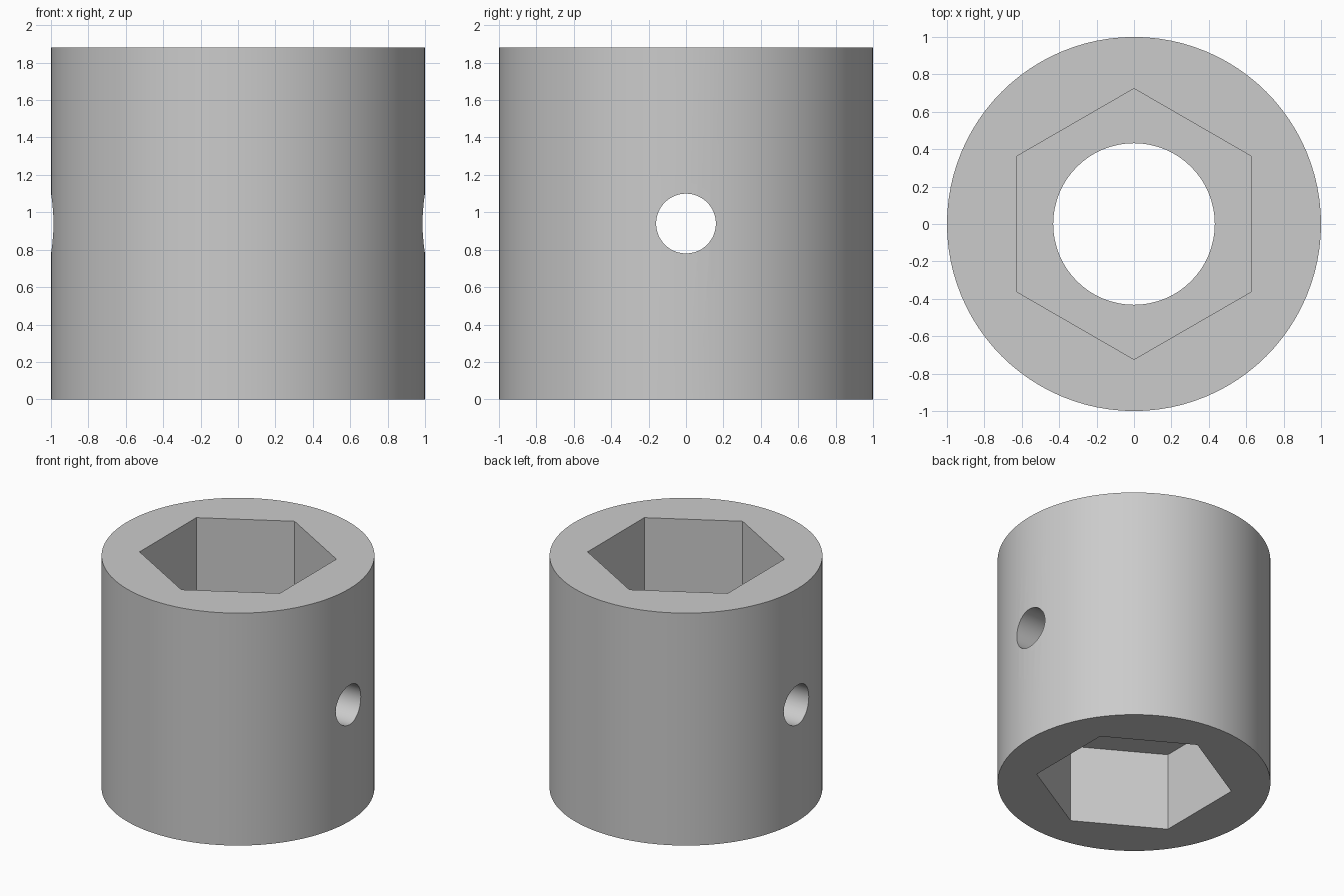
import bpy
import math

default = bpy.data.objects.get("Cube")
if default:
    bpy.data.objects.remove(default, do_unlink=True)

HEIGHT = 1.88
MID = HEIGHT / 2
HEX_RADIUS = 0.724
HEX_DEPTH = 0.63

steel = bpy.data.materials.new("grey steel")
steel.use_nodes = True
color = (0.6, 0.6, 0.6, 1)
steel.diffuse_color = color
steel.node_tree.nodes["Principled BSDF"].inputs["Base Color"].default_value = color


def prism(name, sides, radius, depth, z, rotation=(0, 0, 0)):
    bpy.ops.mesh.primitive_cylinder_add(vertices=sides, radius=radius, depth=depth,
                                        location=(0, 0, z), rotation=rotation)
    obj = bpy.context.object
    obj.name = name
    obj.data.materials.append(steel)
    return obj


def cut(body, cutter):
    cutter.hide_render = True
    mod = body.modifiers.new("cut", 'BOOLEAN')
    mod.operation = 'DIFFERENCE'
    mod.solver = 'EXACT'
    mod.object = cutter
    bpy.context.view_layer.objects.active = body
    bpy.ops.object.modifier_apply(modifier=mod.name)
    bpy.data.objects.remove(cutter, do_unlink=True)


# Outer sleeve
body = prism("hex_socket_sleeve", 96, 1, HEIGHT, MID)

# Round bore through the middle web
cut(body, prism("bore_cutter", 64, 0.432, HEIGHT + 1, MID))

# Hexagonal pockets at both ends, corners towards the front and back
for z in (0, HEIGHT):
    cut(body, prism("hex_cutter", 6, HEX_RADIUS, 2 * HEX_DEPTH, z))

# Cross pin hole from side to side
cut(body, prism("pin_hole_cutter", 48, 0.16, 3, MID, (0, math.pi / 2, 0)))

# Smooth round walls, crisp edges
bpy.ops.object.select_all(action='DESELECT')
body.select_set(True)
bpy.context.view_layer.objects.active = body
bpy.ops.object.shade_smooth_by_angle(angle=math.radians(30))
